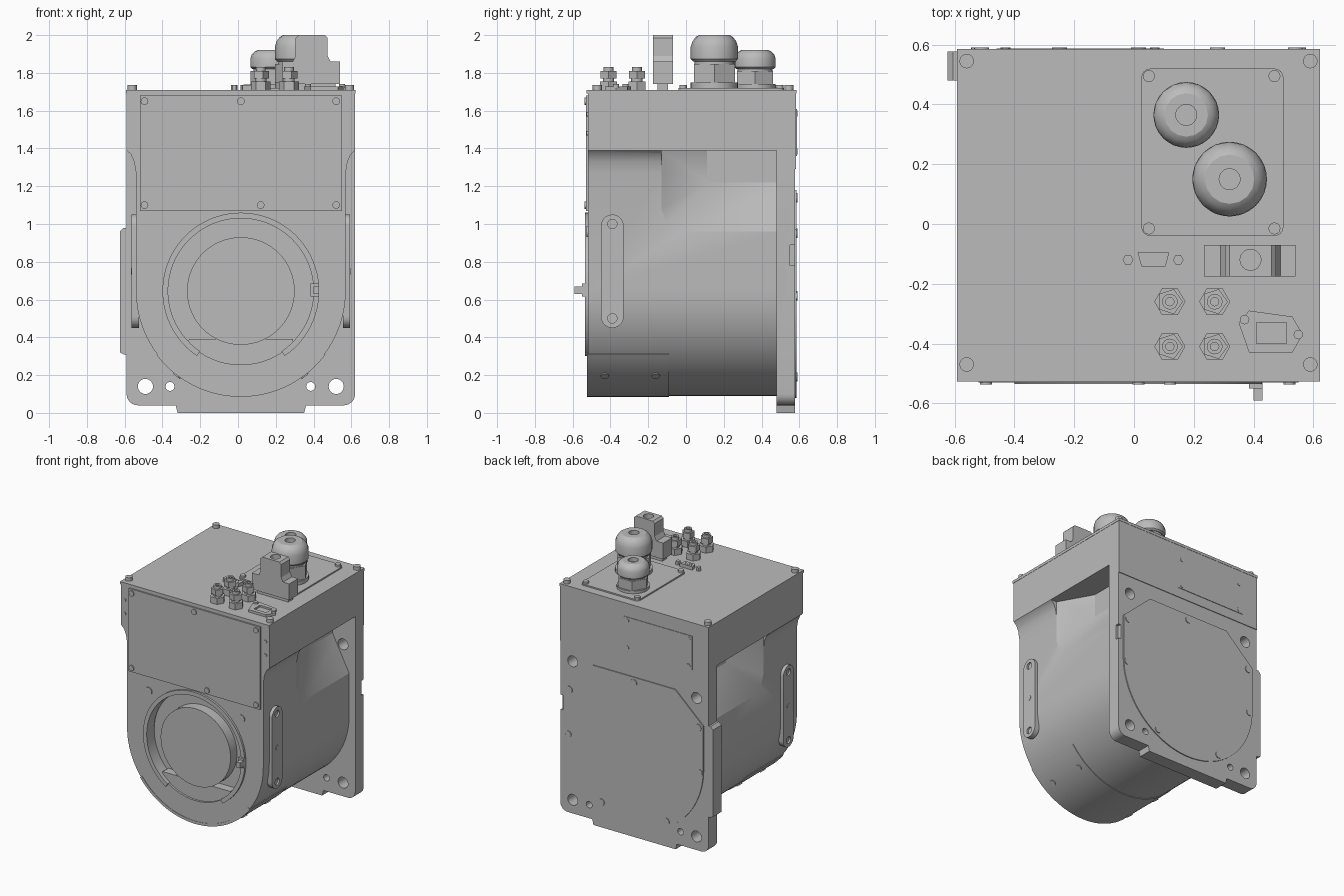
import bpy, bmesh, math
from mathutils import Vector

if "Cube" in bpy.data.objects:
    bpy.data.objects.remove(bpy.data.objects["Cube"], do_unlink=True)

# Single painted-metal colour
metal = bpy.data.materials.new("light_grey_metal")
metal.use_nodes = True
GREY = (0.5, 0.5, 0.5, 1)
metal.diffuse_color = GREY
metal.node_tree.nodes["Principled BSDF"].inputs["Base Color"].default_value = GREY

CX, CZ, R = 0.015, 0.645, 0.555      # axis and radius of the round housing
FRONT, BACK, TOP = -0.52, 0.578, 1.71
parts = []


def finish(name, bm):
    bmesh.ops.recalc_face_normals(bm, faces=bm.faces)
    me = bpy.data.meshes.new(name)
    bm.to_mesh(me)
    bm.free()
    me.materials.append(metal)
    ob = bpy.data.objects.new(name, me)
    bpy.context.collection.objects.link(ob)
    parts.append(ob)
    return ob


def place(axis, u, v, d):
    return {"x": (d, u, v), "y": (u, d, v), "z": (u, v, d)}[axis]


def arc(u, v, r, a0, a1, n):
    """Points on an arc, angles in degrees."""
    steps = [math.radians(a0 + (a1 - a0) * i / n) for i in range(n + 1)]
    return [(u + r * math.cos(a), v + r * math.sin(a)) for a in steps]


def rect(u0, u1, v0, v1):
    return [(u0, v0), (u1, v0), (u1, v1), (u0, v1)]


def round_rect(u0, u1, v0, v1, r, n=6):
    return (arc(u0 + r, v0 + r, r, 180, 270, n) + arc(u1 - r, v0 + r, r, 270, 360, n)
            + arc(u1 - r, v1 - r, r, 0, 90, n) + arc(u0 + r, v1 - r, r, 90, 180, n))


def prism(name, axis, pts, d0, d1):
    """Extrude a flat outline along an axis."""
    bm = bmesh.new()
    a = [bm.verts.new(place(axis, u, v, d0)) for u, v in pts]
    b = [bm.verts.new(place(axis, u, v, d1)) for u, v in pts]
    bm.faces.new(a)
    bm.faces.new(b)
    for i in range(len(pts)):
        j = (i + 1) % len(pts)
        bm.faces.new((a[i], a[j], b[j], b[i]))
    return finish(name, bm)


def cyl(name, axis, u, v, r, d0, d1, n=24):
    return prism(name, axis, arc(u, v, r, 0, 360 - 360 / n, n - 1), d0, d1)


def box(name, x0, x1, y0, y1, z0, z1):
    return prism(name, "z", rect(x0, x1, y0, y1), z0, z1)


def stack(name, x, y, rings, n):
    """Turned vertical part from (radius, height) rings."""
    bm = bmesh.new()
    loops = [[bm.verts.new((px, py, z)) for px, py in arc(x, y, r, 0, 360 - 360 / n, n - 1)]
             for r, z in rings]
    bm.faces.new(loops[0])
    bm.faces.new(loops[-1])
    for a, b in zip(loops, loops[1:]):
        for i in range(n):
            j = (i + 1) % n
            bm.faces.new((a[i], a[j], b[j], b[i]))
    return finish(name, bm)


def cut(ob, cutter):
    mod = ob.modifiers.new("cut", "BOOLEAN")
    mod.operation, mod.solver, mod.object = "DIFFERENCE", "EXACT", cutter
    bpy.context.view_layer.objects.active = ob
    bpy.ops.object.modifier_apply(modifier=mod.name)
    parts.remove(cutter)
    bpy.data.objects.remove(cutter, do_unlink=True)


# Round-bottomed housing flaring out under the upper box
flare = [(0.555, 1.27), (0.565, 1.33), (0.583, 1.37), (0.605, 1.39)]
outline = arc(CX, CZ, R, 180, 360, 48)
outline += [(CX + o, z) for o, z in flare] + [(CX - o, z) for o, z in reversed(flare)]
housing = prism("housing", "y", outline, FRONT, 0.49)

# Tapered hand pockets at the rear of both sides
outer = [(-0.13, 1.45), (-0.13, 1.08), (-0.1, 1.0), (-0.02, 0.96), (0.6, 0.96), (0.6, 1.45)]
inner = [(0.11, 1.45), (0.11, 1.22), (0.6, 1.22), (0.6, 1.45)]
for s in (-1, 1):
    bm = bmesh.new()
    for off, ring in ((0.75, outer), (R, outer), (0.42, inner)):
        for y, z in ring:
            bm.verts.new((CX + s * off, y, z))
    bmesh.ops.convex_hull(bm, input=bm.verts)
    cut(housing, finish("pocket_cutter", bm))

# Front bearing recess, hub disc, raised lip and lower shelf
cut(housing, cyl("recess_cutter", "y", CX, CZ, 0.39, -0.6, -0.44, 64))
cyl("hub_disc", "y", CX, CZ, 0.285, -0.515, -0.43, 64)
prism("bearing_lip", "y", arc(CX, CZ, 0.415, -56, 236, 60) + arc(CX, CZ, 0.385, 236, -56, 60),
      -0.535, -0.45)
prism("recess_shelf", "y", arc(CX, CZ, 0.395, 225, 315, 20) + [(0.29, 0.39), (-0.26, 0.39)],
      -0.505, -0.43)
box("index_pin", 0.4, 0.43, -0.59, -0.5, 0.63, 0.67)
box("index_pin_block", 0.385, 0.43, -0.55, -0.5, 0.615, 0.685)
for x in (-0.365, 0.39):
    cyl("front_screw", "y", x, 0.96, 0.03, -0.526, FRONT)

# Curved cover wrapped round the lower front, with its screws
prism("lower_cover", "y", arc(CX, CZ, R + 0.005, 217, 323, 40) + arc(CX, CZ, 0.54, 323, 217, 40),
      -0.523, -0.09)
for tilt in (53, 127):
    for y in (-0.43, -0.16):
        screw = cyl("lower_cover_screw", "x", 0, 0, 0.022, 0.54, 0.566, 16)
        screw.rotation_euler.y = math.radians(tilt)
        screw.location = (CX, y, CZ)

# Side rails
for s in (-1, 1):
    def side(o):
        return CX + s * o
    rail = prism("side_rail", "x", arc(-0.39, 0.99, 0.06, 0, 180, 16) + arc(-0.39, 0.51, 0.06, 180, 360, 16),
                 side(0.54), side(0.578))
    for z in (0.5, 1.0):
        cut(rail, cyl("hole_cutter", "x", -0.39, z, 0.025, side(0.565), side(0.6), 16))
    cyl("rail_pin", "x", -0.39, 0.75, 0.018, side(0.57), side(0.581), 16)

# Rear mounting plate with foot, side tab, notch and holes
plate_pts = (arc(-0.53, 0.1, 0.06, 180, 270, 6) + [(-0.33, 0.04), (-0.32, 0), (0.35, 0), (0.36, 0.04)]
             + arc(0.56, 0.1, 0.06, 270, 360, 6)
             + [(0.62, 1.39), (-0.59, 1.39), (-0.59, 0.98), (-0.605, 0.98), (-0.625, 0.96),
                (-0.625, 0.32), (-0.605, 0.31), (-0.59, 0.31)])
plate = prism("mounting_plate", "y", plate_pts, 0.48, BACK)
cut(plate, box("notch_cutter", 0.6, 0.7, 0.55, 0.7, 0.78, 0.89))
for x in (-0.49, 0.52):
    for z in (0.14, 1.16):
        cut(plate, cyl("hole_cutter", "y", x, z, 0.04, 0.4, 0.7))
for x in (-0.36, 0.385):
    cut(plate, cyl("hole_cutter", "y", x, 0.14, 0.024, 0.4, 0.7, 12))

# Rear round cover with clipped upper corners
prism("rear_cover", "y", arc(CX, CZ, 0.565, 180, 360, 48)
      + [(0.58, 0.97), (0.35, 1.18), (-0.32, 1.18), (-0.55, 0.97)], 0.56, 0.585)
for x, z in ((0.015, 1.14), (0.54, 0.95), (-0.51, 0.95), (-0.52, 0.62),
             (0.55, 0.62), (0.28, 0.19), (-0.25, 0.19)):
    cyl("rear_cover_screw", "y", x, z, 0.025, 0.58, 0.59, 16)

# Upper electronics box, lid and rear panel
box("upper_box", -0.59, 0.62, FRONT, BACK, 1.39, 1.69)
box("lid", -0.593, 0.622, -0.527, 0.585, 1.69, TOP)
box("rear_panel", -0.59, 0.62, 0.57, 0.583, 1.29, 1.7)
box("rear_label_plate", -0.46, 0.1, 0.58, 0.587, 1.36, 1.61)
for x in (-0.43, 0.07):
    for z in (1.385, 1.585):
        cyl("label_plate_screw", "y", x, z, 0.016, 0.58, 0.59, 12)
for x in (-0.56, 0.59):
    for y in (-0.47, 0.545):
        cyl("lid_screw", "z", x, y, 0.024, TOP, 1.735)
    for z in (1.48, 1.58):
        cyl("box_edge_screw", "y", x, z, 0.012, -0.526, FRONT, 12)

# Front access panel
box("access_panel", -0.52, 0.55, -0.53, -0.51, 1.07, 1.68)
for z, xs in ((1.65, (-0.495, 0.015, 0.52)), (1.1, (-0.495, 0.12, 0.52))):
    for x in xs:
        cyl("access_panel_screw", "y", x, z, 0.02, -0.538, -0.52, 16)

# Cable gland plate and two glands
prism("gland_plate", "z", round_rect(0.025, 0.5, -0.04, 0.52, 0.03), 1.7, 1.72)
for x in (0.05, 0.47):
    for y in (-0.015, 0.495):
        cyl("gland_plate_screw", "z", x, y, 0.02, 1.715, 1.735, 16)
for x, y, r, h in ((0.175, 0.365, 0.11, 0.2), (0.32, 0.15, 0.125, 0.28)):
    def level(t):
        return 1.72 + h * t
    cyl("gland_washer", "z", x, y, r, 1.715, level(0.1), 32)
    cyl("gland_hex", "z", x, y, r, level(0.1), level(0.45), 6)
    cyl("gland_neck", "z", x, y, r * 0.85, level(0.45), level(0.52), 32)
    nut = stack("gland_nut", x, y, [(r * 0.9, level(0.5)), (r, level(0.55)), (r, level(0.78)),
                (r * 0.93, level(0.88)), (r * 0.8, level(0.96)), (r * 0.66, level(1))], 16)
    cut(nut, cyl("bore_cutter", "z", x, y, 0.035, level(0.85), level(1.2)))

# Stepped power connector
prism("connector_body", "y", [(0.235, 1.74), (0.54, 1.74), (0.54, 1.86), (0.49, 1.86), (0.475, 1.89),
      (0.475, 1.985), (0.46, 2.0), (0.32, 2.0), (0.305, 1.985), (0.305, 1.89), (0.29, 1.86), (0.235, 1.86)],
      -0.175, -0.07)
cut(parts[-1], cyl("bore_cutter", "z", 0.39, -0.12, 0.035, 1.95, 2.1))
box("connector_foot", 0.26, 0.515, -0.15, -0.095, TOP, 1.75)

# Small data connector with hex posts
prism("data_connector", "z", [(0.025, -0.143), (0.105, -0.143), (0.118, -0.095), (0.012, -0.095)], TOP, 1.735)
for x in (-0.02, 0.148):
    cyl("data_hex_post", "z", x, -0.12, 0.018, TOP, 1.735, 6)
for i in range(9):
    row = i // 5
    cyl("data_pin", "z", 0.033 + 0.016 * (i % 5) + 0.008 * row, -0.11 - 0.018 * row, 0.004, 1.73, 1.738, 6)

# Air fittings
for x in (0.12, 0.27):
    for y in (-0.41, -0.26):
        cyl("fitting_hex", "z", x, y, 0.052, TOP, 1.755, 6)
        cyl("fitting_barrel", "z", x, y, 0.03, 1.755, 1.775)
        cyl("fitting_nut", "z", x, y, 0.044, 1.77, 1.81, 5)
        tip = cyl("fitting_tip", "z", x, y, 0.026, 1.81, 1.832)
        cut(tip, cyl("bore_cutter", "z", x, y, 0.014, 1.815, 1.9, 12))

# Network socket
prism("socket_flange", "z", [(0.385, -0.43), (0.53, -0.43), (0.565, -0.37), (0.53, -0.31),
      (0.385, -0.29), (0.35, -0.33)], TOP, 1.728)
cut(parts[-1], box("socket_cutter", 0.41, 0.51, -0.4, -0.33, 1.715, 1.8))
for x, y in ((0.37, -0.32), (0.55, -0.37)):
    cyl("socket_screw", "z", x, y, 0.016, 1.72, 1.74, 12)

# Smooth round faces, keep hard edges
bpy.ops.object.select_all(action="DESELECT")
for ob in parts:
    ob.select_set(True)
bpy.context.view_layer.objects.active = parts[0]
bpy.ops.object.shade_smooth_by_angle(angle=math.radians(25))
